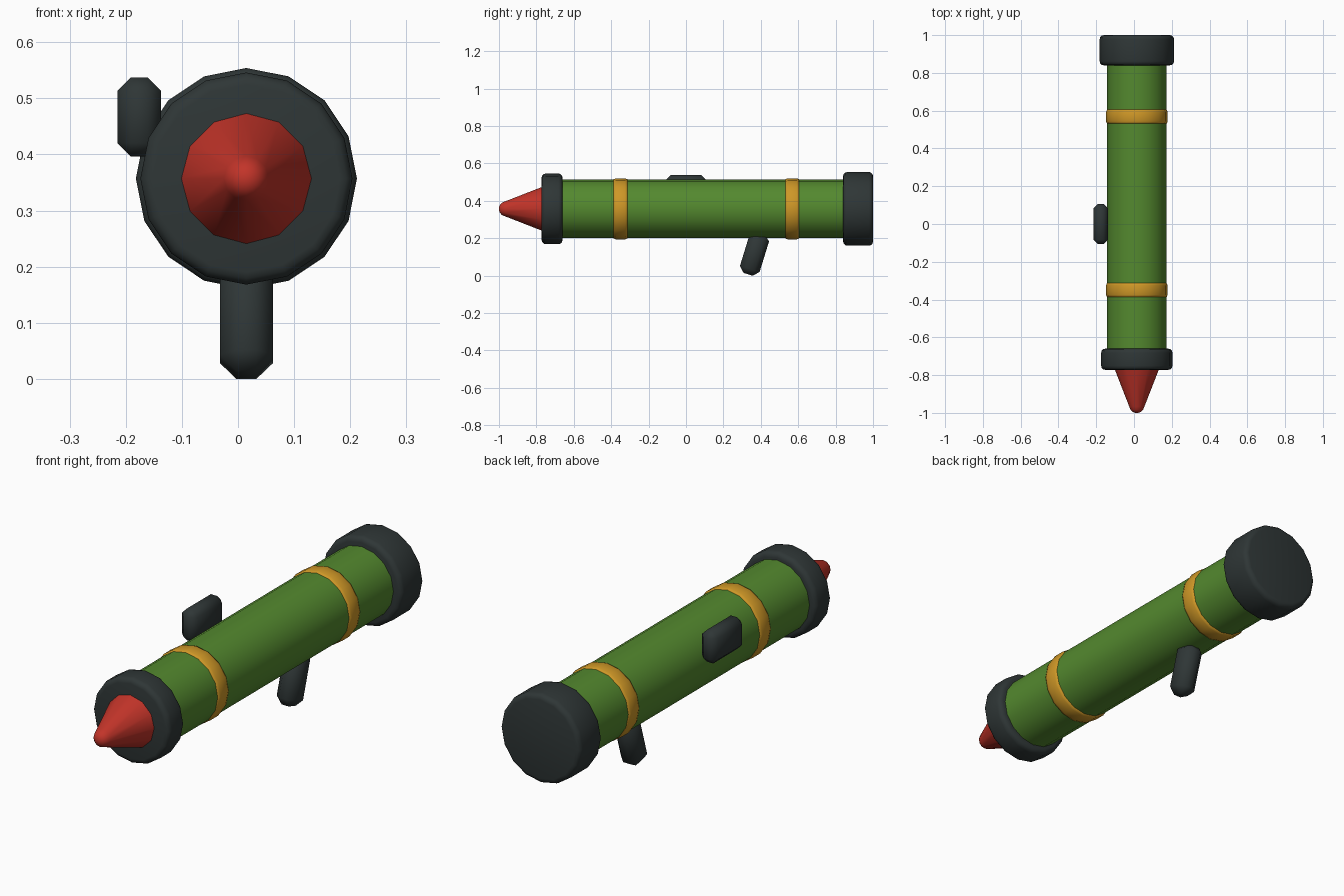
import bpy, bmesh, math

if "Cube" in bpy.data.objects:
    bpy.data.objects.remove(bpy.data.objects["Cube"])

CX, CZ = 0.015, 0.357   # tube axis


def material(name, rgb):
    m = bpy.data.materials.new(name)
    m.diffuse_color = (*rgb, 1)
    m.use_nodes = True
    m.node_tree.nodes["Principled BSDF"].inputs["Base Color"].default_value = m.diffuse_color
    return m


GREEN = material("olive green", (0.088, 0.25, 0.028))
DARK = material("charcoal", (0.028, 0.037, 0.037))
RED = material("warhead red", (0.54, 0.034, 0.022))
GOLD = material("gold", (0.62, 0.31, 0.02))


def finish(bm, name, mat, angle):
    bmesh.ops.recalc_face_normals(bm, faces=bm.faces)
    me = bpy.data.meshes.new(name)
    bm.to_mesh(me)
    bm.free()
    ob = bpy.data.objects.new(name, me)
    bpy.context.collection.objects.link(ob)
    me.materials.append(mat)
    bpy.ops.object.select_all(action='DESELECT')
    bpy.context.view_layer.objects.active = ob
    ob.select_set(True)
    bpy.ops.object.shade_smooth_by_angle(angle=math.radians(angle))
    return ob


def lathe(name, profile, sides, mat, angle=40):
    """Revolve (y, radius) pairs round the tube axis, with closed ends."""
    bm = bmesh.new()
    rings = []
    for y, r in profile:
        rings.append([bm.verts.new((CX + r * math.sin(2 * math.pi * i / sides), y,
                                    CZ + r * math.cos(2 * math.pi * i / sides)))
                      for i in range(sides)])
    for a, b in zip(rings, rings[1:]):
        for i in range(sides):
            j = (i + 1) % sides
            bm.faces.new((a[i], a[j], b[j], b[i]))
    bm.faces.new(rings[0])
    bm.faces.new(rings[-1])
    return finish(bm, name, mat, angle)


def rounded_drum(y0, y1, r, b, steps=3):
    """Cylinder profile with rounded rims of size b."""
    arc = [math.pi / 2 * k / steps for k in range(steps + 1)]
    left = [(y0 + b - b * math.cos(a), r - b + b * math.sin(a)) for a in arc]
    return left + [(y0 + y1 - y, q) for y, q in reversed(left)]


def chamfered_box(name, size, bevel, loc, tilt=0):
    bm = bmesh.new()
    bmesh.ops.create_cube(bm, size=1)
    bmesh.ops.scale(bm, vec=size, verts=bm.verts)
    bmesh.ops.bevel(bm, geom=bm.edges[:], offset=bevel, segments=1,
                    affect='EDGES', profile=0.5)
    ob = finish(bm, name, DARK, 50)
    ob.location = loc
    ob.rotation_euler = (tilt, 0, 0)
    return ob


# Tube and end caps
lathe("tube", [(-0.72, 0.157), (0.9, 0.157)], 16, GREEN)
lathe("front_collar", rounded_drum(-0.772, -0.66, 0.189, 0.022), 16, DARK)
lathe("rear_cap", rounded_drum(0.84, 1.0, 0.197, 0.022), 16, DARK)

# Gold bands
for name, y in (("front_band", -0.35), ("rear_band", 0.568)):
    lathe(name, [(y - 0.039, 0.15), (y - 0.037, 0.158), (y - 0.025, 0.163),
                 (y + 0.025, 0.163), (y + 0.037, 0.158), (y + 0.039, 0.15)],
          16, GOLD, 60)

# Warhead with rounded tip
lathe("warhead", [(-0.75, 0.123), (-0.772, 0.116), (-0.967, 0.040), (-0.984, 0.033),
                  (-0.995, 0.021), (-1.0, 0.008)], 12, RED)

# Tilted grip, lowest edge on z = 0
T, L = 0.3, 0.23
chamfered_box("grip", (0.095, 0.11, L), 0.03,
              (CX, 0.332 + L / 2 * math.sin(T), 0.007 + L / 2 * math.cos(T)), -T)

# Side sight
chamfered_box("sight", (0.078, 0.214, 0.141), 0.024, (-0.176, 0.0, 0.467))
